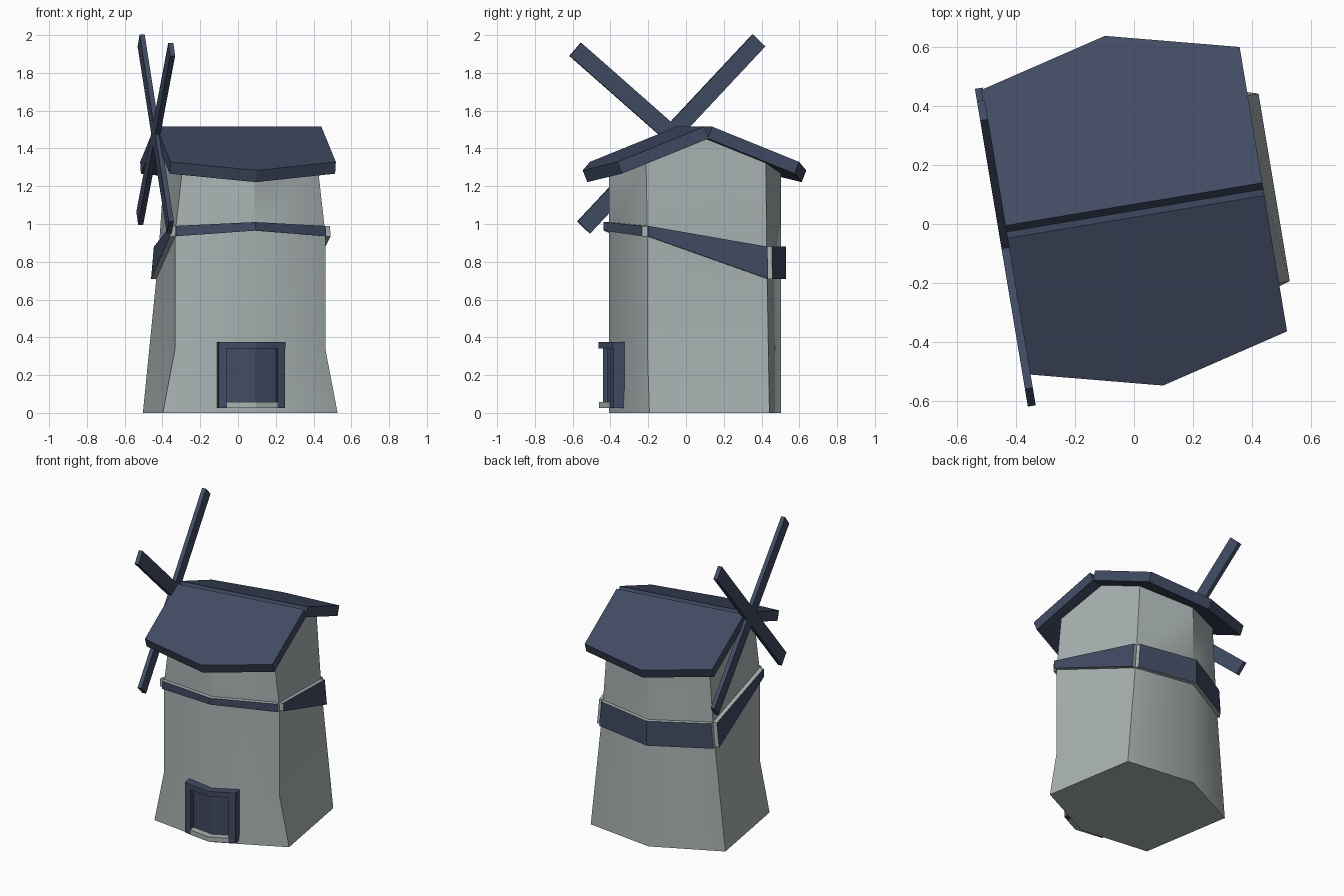
import bpy, bmesh, math
from mathutils import Matrix, Vector

if "Cube" in bpy.data.objects:
    bpy.data.objects.remove(bpy.data.objects["Cube"])

# Local frame: u runs along the ridge, v across it; whole mill is turned slightly
TURN = Matrix.Translation((0, 0.045, 0)) @ Matrix.Rotation(math.radians(9.45), 4, 'Z')
SHIFT = 0.012      # tower sits slightly off the roof centre along u


def material(name, rgb):
    m = bpy.data.materials.new(name)
    m.diffuse_color = (*rgb, 1)
    m.use_nodes = True
    m.node_tree.nodes["Principled BSDF"].inputs["Base Color"].default_value = m.diffuse_color
    return m


NAVY = material("slate_blue", (0.053, 0.070, 0.125))
GREY = material("pale_grey", (0.40, 0.45, 0.45))


def finish(name, bm, mats, shift=0.0):
    bmesh.ops.recalc_face_normals(bm, faces=bm.faces)
    bm.transform(TURN @ Matrix.Translation((shift, 0, 0)))
    me = bpy.data.meshes.new(name)
    bm.to_mesh(me)
    bm.free()
    for m in mats:
        me.materials.append(m)
    ob = bpy.data.objects.new(name, me)
    bpy.context.collection.objects.link(ob)
    return ob


def strip(name, low, high, offset, mats, shift=0.0):
    """Solid plate between two point rows, thickened by offset.
    Outer side takes the first material, the rims take the last."""
    bm = bmesh.new()
    off = Vector(offset)
    rows = [[bm.verts.new(Vector(p) + k * off) for p in r]
            for k in (0, 1) for r in (low, high)]
    a, b, c, d = rows
    n = len(low)
    rim = len(mats) - 1
    for i in range(n - 1):
        for r, s, mi in ((a, b, rim), (c, d, 0), (a, c, rim), (b, d, rim)):
            bm.faces.new((r[i], r[i + 1], s[i + 1], s[i])).material_index = mi
    for i in (0, n - 1):
        bm.faces.new((a[i], b[i], d[i], c[i])).material_index = rim
    return finish(name, bm, mats, shift)


# Tower: six-sided, narrowing along u, flared foot at the front
CV, MV = 0.322, 0.462            # v of corners and of middle vertices
FRONT = [(0, 0.469), (0.34, 0.403), (0.95, 0.403)]
BACK = [(0, 0.469), (0.71, 0.397), (0.80, 0.388)]
APEX, PITCH = 1.455, 0.40
FRONT.append((APEX - PITCH * CV, 0.360))
BACK.append((APEX - PITCH * CV, 0.352))
bm = bmesh.new()
rings = []
for k, ((zf, uf), (zb, ub)) in enumerate(zip(FRONT, BACK)):
    zmf = zmb = APEX - PITCH * MV
    if k < 3:
        zmf, zmb = zf, zb
    rings.append([bm.verts.new(p) for p in (
        (-uf, -CV, zf), (0, -MV, zmf), (uf, -CV, zf),
        (ub, CV, zb), (0, MV, zmb), (-ub, CV, zb))])
peak_r = bm.verts.new((0.346, 0, APEX))
peak_l = bm.verts.new((-0.346, 0, APEX))
bm.faces.new(rings[0])
for r, s in zip(rings, rings[1:]):
    for i in range(6):
        j = (i + 1) % 6
        f = [r[i], r[j], s[j], s[i]]
        if s is rings[-1] and i == 2:
            f.insert(3, peak_r)
        if s is rings[-1] and i == 5:
            f.insert(3, peak_l)
        bm.faces.new(f)
t = rings[-1]
bm.faces.new((t[0], t[1], t[2], peak_r, peak_l))
bm.faces.new((t[3], t[4], t[5], peak_l, peak_r))
tower = finish("tower", bm, [GREY], SHIFT)
bpy.context.view_layer.objects.active = tower
tower.select_set(True)
bpy.ops.object.shade_smooth_by_angle(angle=math.radians(40))
tower.select_set(False)

# Belt around the tower: blue outside, grey rims
T = 0.028
strip("belt_front", [(-0.403, -CV, 0.935), (0, -MV, 0.965), (0.403, -CV, 0.935)],
      [(-0.40, -CV, 0.99), (0, -MV, 1.01), (0.40, -CV, 0.99)],
      (0, -T, 0), [NAVY, GREY], SHIFT)
strip("belt_back", [(-0.397, CV, 0.71), (0, MV, 0.71), (0.397, CV, 0.71)],
      [(-0.382, CV, 0.88), (0, MV, 0.88), (0.382, CV, 0.88)],
      (0, T, 0), [NAVY, GREY], SHIFT)
for side, nm in ((-1, "left"), (1, "right")):
    strip("belt_" + nm, [(side * 0.403, -CV, 0.935), (side * 0.397, CV, 0.71)],
          [(side * 0.40, -CV, 0.99), (side * 0.382, CV, 0.88)],
          (side * T, 0, 0), [NAVY, GREY], SHIFT)


# Doorway: bent plates following the front wall
def door_part(name, u0, u1, z0, z1, out, mat):
    us = [u0, 0, u1] if u0 < 0 < u1 else [u0, u1]
    def row(z):
        return [(u, -MV + abs(u) * 0.30 + 0.03, z) for u in us]
    strip(name, row(z0), row(z1), (0, -0.03 - out, 0), [mat], SHIFT)


L, R, W = -0.191, 0.164, 0.043
door_part("door_jamb_left", L, L + W, 0.025, 0.34, 0.05, NAVY)
door_part("door_jamb_right", R - W, R, 0.025, 0.34, 0.05, NAVY)
door_part("door_lintel", L, R, 0.34, 0.375, 0.055, NAVY)
door_part("door_panel", L + W, R - W, 0.058, 0.34, 0.006, NAVY)
door_part("door_sill", L + W, R - W, 0.025, 0.058, 0.052, GREY)

# Roof: two slabs whose square ends leave a small groove at the ridge
ang = math.atan(PITCH)
HU, TOP, GAP = 0.444, 1.515, 0.022
for side, nm in ((-1, "front"), (1, "back")):
    def pt(u, v):
        return (u, side * v, TOP - (v - GAP) * PITCH)
    off = Vector((0, -side * math.sin(ang), -math.cos(ang))) * 0.067
    strip("roof_" + nm, [pt(-HU, GAP), pt(0, GAP), pt(HU, GAP)],
          [pt(-HU, 0.488), pt(0, 0.60), pt(HU, 0.488)], off, [NAVY])

# Sails: two crossing bars on the left gable
for nm, deg in (("sail_rising", 46.5), ("sail_falling", 139.0)):
    bm = bmesh.new()
    bmesh.ops.create_cube(bm, size=1, matrix=Matrix.Translation((-0.450, -0.05, 1.477))
                          @ Matrix.Rotation(math.radians(deg), 4, 'X')
                          @ Matrix.Diagonal((0.027, 1.365, 0.092, 1)))
    finish(nm, bm, [NAVY])
